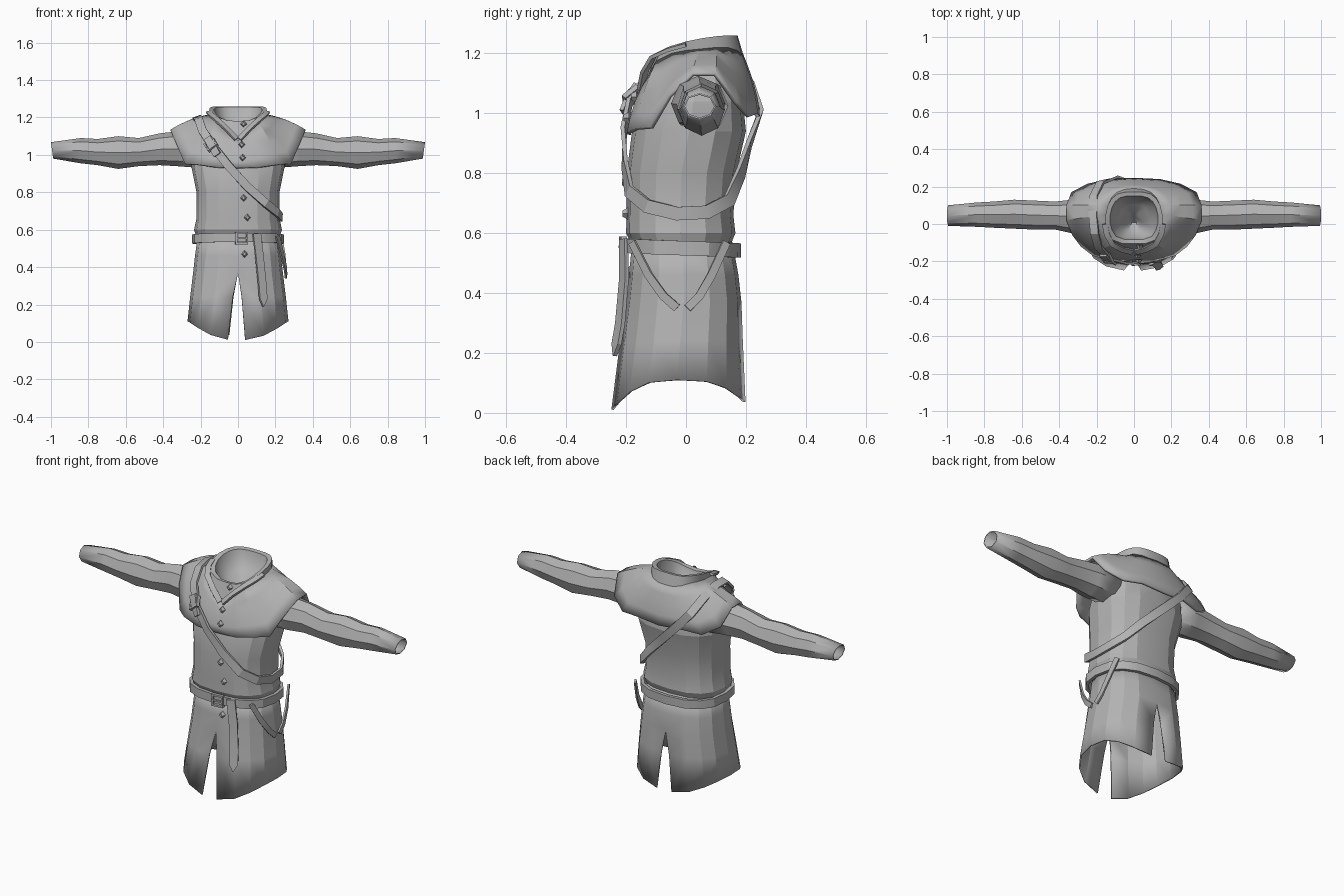
import bpy, bmesh, math
from mathutils import Vector

if "Cube" in bpy.data.objects:
    bpy.data.objects.remove(bpy.data.objects["Cube"])

cloth = bpy.data.materials.new("plain grey cloth")
cloth.use_nodes = True
GREY = (0.45, 0.45, 0.45, 1)
cloth.diffuse_color = GREY
cloth.node_tree.nodes["Principled BSDF"].inputs["Base Color"].default_value = GREY


def finish(name, bm, thick=0, angle=28, mirror=False):
    bmesh.ops.remove_doubles(bm, verts=bm.verts, dist=0.0005)
    bmesh.ops.recalc_face_normals(bm, faces=bm.faces)
    mesh = bpy.data.meshes.new(name)
    bm.to_mesh(mesh)
    bm.free()
    mesh.materials.append(cloth)
    ob = bpy.data.objects.new(name, mesh)
    bpy.context.collection.objects.link(ob)
    if mirror:
        ob.modifiers.new("mirror", 'MIRROR').use_clip = True
    if thick:
        ob.modifiers.new("thickness", 'SOLIDIFY').thickness = thick
    bpy.ops.object.select_all(action='DESELECT')
    ob.select_set(True)
    bpy.context.view_layer.objects.active = ob
    bpy.ops.object.shade_smooth_by_angle(angle=math.radians(angle))


def loft(bm, rings, closed=True):
    """Skin a list of equally long point rows."""
    rows = [[bm.verts.new(p) for p in ring] for ring in rings]
    n = len(rows[0])
    for a, b in zip(rows, rows[1:]):
        for i in range(n if closed else n - 1):
            j = (i + 1) % n
            bm.faces.new((a[i], a[j], b[j], b[i]))
    return rows


def oval(t, w, front, back, z, p=0.8):
    """Point on a squarish oval; t = 0 is the front centre."""
    s, c = math.sin(t), math.cos(t)
    x = math.copysign(abs(s) ** p, s) * w
    y = (front + back) / 2 - math.copysign(abs(c) ** p, c) * (back - front) / 2
    return Vector((x, y, z))


def outward(p):
    return Vector((p.x, p.y - 0.02, 3 * max(0, p.z - 1))).normalized()


def ribbon(name, points, width, thick=0.014, closed=False, pointed=False):
    """Flat strap following a path around the body."""
    pts = [Vector(p) for p in points]
    n, rings = len(pts), []
    for i, p in enumerate(pts):
        a = pts[i - 1] if closed or i else p
        b = pts[(i + 1) % n] if closed or i < n - 1 else p
        tangent = (b - a).normalized()
        out = outward(p)
        out = (out - tangent * out.dot(tangent)).normalized()
        side = tangent.cross(out) * width / 2
        if pointed and i == n - 1:
            side *= 0.1
        out *= thick / 2
        rings.append([p - side - out, p + side - out, p + side + out, p - side + out])
    bm = bmesh.new()
    rows = loft(bm, rings + ([rings[0]] if closed else []))
    if not closed:
        bm.faces.new(rows[0])
        bm.faces.new(rows[-1][::-1])
    finish(name, bm)


# Torso of the tunic, flaring a little above the belt
TURN = [2 * math.pi * i / 16 for i in range(16)]
bm = bmesh.new()
loft(bm, [[oval(t, *r) for t in TURN] for r in (
    (0.215, -0.17, 0.14, 0.54), (0.235, -0.2, 0.165, 0.6), (0.222, -0.198, 0.158, 0.66),
    (0.222, -0.198, 0.168, 0.8), (0.25, -0.18, 0.2, 0.94), (0.24, -0.14, 0.19, 1.04),
    (0.19, -0.1, 0.17, 1.13))])
finish("tunic_body", bm, angle=18)

# Skirt: two panels parted by a slit in front and behind
bm = bmesh.new()
levels = ((0.57, 0.215, -0.18, 0.155, 0, 0), (0.46, 0.23, -0.19, 0.175, 0, 0),
          (0.37, 0.24, -0.2, 0.185, 0, 0), (0.24, 0.256, -0.22, 0.19, 0.055, 0.06),
          (0, 0.27, -0.25, 0.2, 0.115, 0.12))
for s in (1, -1):
    rows = []
    for z, w, front, back, gap_f, gap_b in levels:
        row = []
        gap_f *= 0.82 if s > 0 else 1.25
        for i in range(9):
            t = gap_f + (math.pi - gap_f - gap_b) * i / 8
            p = oval(t, w, front, back, z, 0.82)
            if z == 0:
                c = math.cos(t)
                p.z = 0.11 - (0.1 if c > 0 else 0.075) * abs(c) ** 2.5
            row.append((s * p.x, p.y, p.z))
        rows.append(row)
    loft(bm, rows, closed=False)
finish("skirt", bm, 0.008, angle=18)

# Shoulder mantle, arched over each arm
neck = [(0, -0.14, 1.075), (0.06, -0.125, 1.13), (0.11, -0.1, 1.175), (0.135, -0.05, 1.2),
        (0.145, 0, 1.21), (0.15, 0.05, 1.215), (0.14, 0.1, 1.22), (0.12, 0.14, 1.22),
        (0.09, 0.17, 1.21), (0.05, 0.185, 1.2), (0, 0.19, 1.2)]
hem = [(0, -0.198, 0.93), (0.12, -0.198, 0.935), (0.22, -0.17, 0.95), (0.285, -0.12, 0.955),
       (0.33, -0.06, 1.06), (0.362, 0.02, 1.135), (0.362, 0.1, 1.135), (0.335, 0.17, 1.04),
       (0.25, 0.215, 0.99), (0.14, 0.24, 1.0), (0, 0.247, 0.99)]
bm = bmesh.new()
rows = []
for k in range(5):
    f = k / 4
    row = []
    for a, b in zip(neck, hem):
        p = Vector(a).lerp(Vector(b), f)
        d = outward(p) * 0.012 * math.sin(math.pi * f)
        row.append(p + Vector((d.x if a[0] else 0, d.y, d.z)))
    rows.append(row)
loft(bm, rows, closed=False)
finish("mantle", bm, 0.014, mirror=True)

# Standing collar, high behind, closed low at the throat, with its inner lining
rim = [(0, -0.105, 1.18), (0.06, -0.105, 1.185), (0.115, -0.085, 1.205), (0.14, -0.045, 1.225),
       (0.152, 0, 1.24), (0.152, 0.05, 1.25), (0.14, 0.1, 1.257), (0.12, 0.135, 1.26),
       (0.09, 0.16, 1.26), (0.05, 0.17, 1.26), (0, 0.172, 1.26)]


def shrink(points, f, dz):
    return [(x * f, 0.035 + (y - 0.035) * f, z + dz) for x, y, z in points]


bm = bmesh.new()
loft(bm, [neck, rim, shrink(rim, 0.84, -0.004), shrink(rim, 0.76, -0.05),
          shrink(rim, 0.5, -0.1), shrink(rim, 0.2, -0.13),
          [(0, 0.035, 1.08)] * len(neck)], closed=False)
finish("collar", bm, mirror=True, angle=40)

# Turned-down collar edges meeting in a V
for side, s in (("left", 1), ("right", -1)):
    ribbon(side + "_collar_edge", [
        (s * 0.008, -0.15, 1.085), (s * 0.06, -0.138, 1.14), (s * 0.115, -0.11, 1.19),
        (s * 0.145, -0.055, 1.215), (s * 0.155, 0, 1.23)], 0.03, 0.012)

# Sleeves with open cuffs: x, y range, z range of each ring
bm = bmesh.new()
rings = []
for x, y0, y1, z0, z1 in ((0.2, -0.04, 0.14, 0.93, 1.12), (0.33, -0.05, 0.13, 0.94, 1.125),
                          (0.42, -0.03, 0.12, 0.945, 1.115), (0.53, -0.03, 0.125, 0.94, 1.09),
                          (0.64, -0.025, 0.13, 0.925, 1.1), (0.75, -0.02, 0.12, 0.945, 1.085),
                          (0.84, -0.015, 0.115, 0.955, 1.09), (1.0, -0.01, 0.1, 0.98, 1.068)):
    rings.append([(x - (0.012 if x == 1 else 0) * (1 - math.sin(a)) / 2,
                   (y0 + y1) / 2 + (y1 - y0) / 2 * math.cos(a),
                   (z0 + z1) / 2 + (z1 - z0) / 2 * math.sin(a))
                  for a in (math.pi * i / 4 for i in range(8))])
loft(bm, rings)
finish("sleeves", bm, 0.006, mirror=True, angle=35)

# Strap slung from the right shoulder to the left hip
ribbon("shoulder_strap", [
    (-0.21, -0.05, 1.19), (-0.19, -0.125, 1.13), (-0.13, -0.188, 1.04), (-0.05, -0.208, 0.94),
    (0.05, -0.205, 0.83), (0.15, -0.19, 0.74), (0.212, -0.13, 0.69), (0.232, -0.03, 0.665),
    (0.225, 0.07, 0.67), (0.18, 0.145, 0.71), (0.1, 0.183, 0.8), (0, 0.212, 0.9),
    (-0.1, 0.246, 1.0), (-0.18, 0.222, 1.09), (-0.215, 0.15, 1.165), (-0.22, 0.05, 1.2)],
    0.045, closed=True)

# Waist belt, hanging tail and the two short straps on the left hip
ribbon("belt", [oval(t, 0.238, -0.203, 0.175, 0.55 + 0.008 * math.cos(t)) for t in TURN],
       0.048, 0.018, closed=True)
ribbon("belt_tail", [(0.1, -0.208, 0.58), (0.115, -0.207, 0.45), (0.13, -0.22, 0.3),
                     (0.135, -0.232, 0.23), (0.135, -0.238, 0.19)], 0.045, pointed=True)
ribbon("front_hip_strap", [(0.21, -0.18, 0.57), (0.238, -0.125, 0.46), (0.254, -0.075, 0.39),
                           (0.257, -0.03, 0.35)], 0.028, 0.01)
ribbon("back_hip_strap", [(0.225, 0.135, 0.57), (0.246, 0.085, 0.46), (0.254, 0.045, 0.39),
                          (0.257, 0.005, 0.35)], 0.028, 0.01)


def buckle(name, centre, size, roll):
    """Square frame with a prong, facing outward."""
    c = Vector(centre)
    out = outward(c)
    up = Vector((math.sin(roll), 0, math.cos(roll)))
    up = (up - out * up.dot(out)).normalized()
    right = up.cross(out)
    bm = bmesh.new()
    rings = []
    for u, v in ((-1, -1), (1, -1), (1, 1), (-1, 1), (-1, -1)):
        rings.append([c + (right * u + up * v) * size * k + out * d
                      for k, d in ((1, -0.01), (1, 0.008), (0.7, 0.008), (0.7, -0.01))])
    loft(bm, rings)
    loft(bm, [[c + right * (u * size) + up * v + out * d
               for v, d in ((-0.004, 0.002), (0.004, 0.002), (0.004, 0.01), (-0.004, 0.01))]
              for u in (-1, 1)])
    finish(name, bm)


buckle("belt_buckle", (0.02, -0.212, 0.555), 0.034, 0)
buckle("strap_buckle", (-0.145, -0.183, 1.055), 0.032, -0.65)
ribbon("strap_end", [(-0.165, -0.168, 1.09), (-0.14, -0.192, 1.05), (-0.11, -0.208, 1.0)],
       0.042, 0.014)

# Diamond studs down the front
bm = bmesh.new()
for x, y, z in ((0.03, -0.112, 1.165), (0.02, -0.165, 1.055), (0.025, -0.19, 0.985),
                (0.03, -0.196, 0.77), (0.05, -0.194, 0.665), (0.035, -0.187, 0.47)):
    ring = [(x + dx, y, z + dz) for dx, dz in ((0.018, 0), (0, 0.02), (-0.018, 0), (0, -0.02))]
    top = [(x + (p[0] - x) * 0.5, y - 0.018, z + (p[2] - z) * 0.5) for p in ring]
    bm.faces.new(loft(bm, [ring, top])[1])
finish("studs", bm)
